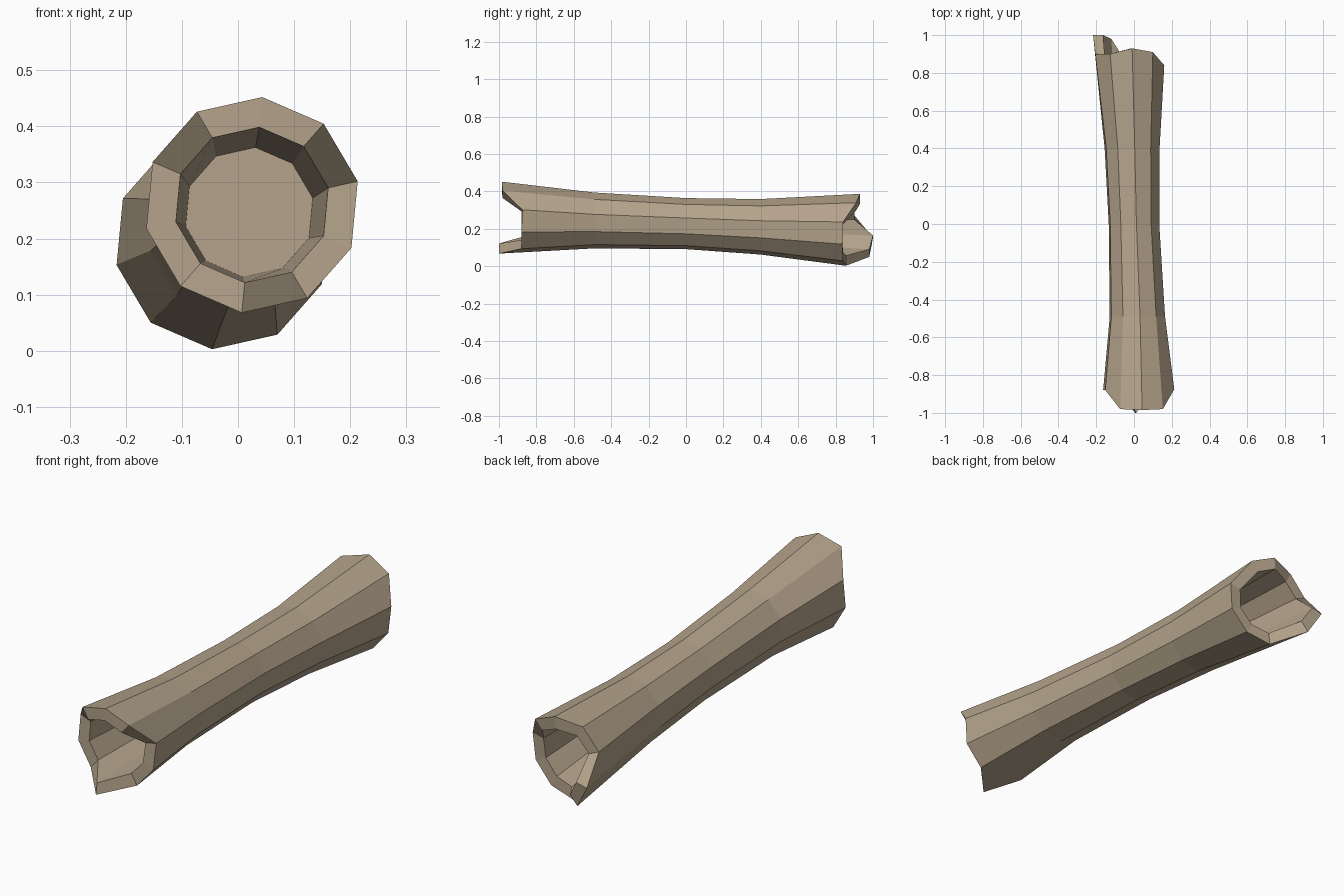
import bpy, bmesh, math

if "Cube" in bpy.data.objects:
    bpy.data.objects.remove(bpy.data.objects["Cube"])

N = 10
START = math.radians(84.6)

# jagged lengthwise position of each corner, clockwise from the top
FRONT_Y = [-.985, -.98, -.875, -.88, -.88, -1.0, -.88, -.88, -.88, -.98]
BACK_Y = [.93, .91, .84, .835, .84, .855, .98, 1.0, .90, .90]

bark = bpy.data.materials.new("weathered brown wood")
bark.diffuse_color = (0.46, 0.37, 0.26, 1)
bark.use_nodes = True
bark.node_tree.nodes["Principled BSDF"].inputs["Base Color"].default_value = bark.diffuse_color

bm = bmesh.new()


def ring(cx, cz, r, ys):
    """Ten-sided ring around the log axis."""
    if not isinstance(ys, list):
        ys = [ys] * N
    out = []
    for k in range(N):
        a = START - k * math.tau / N
        out.append(bm.verts.new((cx + r * math.cos(a), ys[k], cz + r * math.sin(a))))
    return out


# rings in order: front hollow, front lip, outer bark, back lip, back hollow
rings = [
    ring(0.020, 0.247, 0.116, -0.50),
    ring(0.025, 0.260, 0.139, FRONT_Y),
    ring(0.025, 0.260, 0.193, FRONT_Y),
    ring(0.018, 0.245, 0.150, -0.49),
    ring(0.000, 0.228, 0.137, 0.00),
    ring(-0.010, 0.211, 0.149, 0.40),
    ring(-0.028, 0.195, 0.193, BACK_Y),
    ring(-0.028, 0.195, 0.139, BACK_Y),
    ring(-0.010, 0.211, 0.116, 0.40),
]
for a, b in zip(rings, rings[1:]):
    for k in range(N):
        j = (k + 1) % N
        bm.faces.new((a[k], a[j], b[j], b[k]))

# closed ends of both hollows
bm.faces.new(rings[0])
bm.faces.new(rings[-1])
bmesh.ops.recalc_face_normals(bm, faces=bm.faces)

mesh = bpy.data.meshes.new("hollow_log")
bm.to_mesh(mesh)
bm.free()
mesh.materials.append(bark)
log = bpy.data.objects.new("hollow_log", mesh)
bpy.context.collection.objects.link(log)
